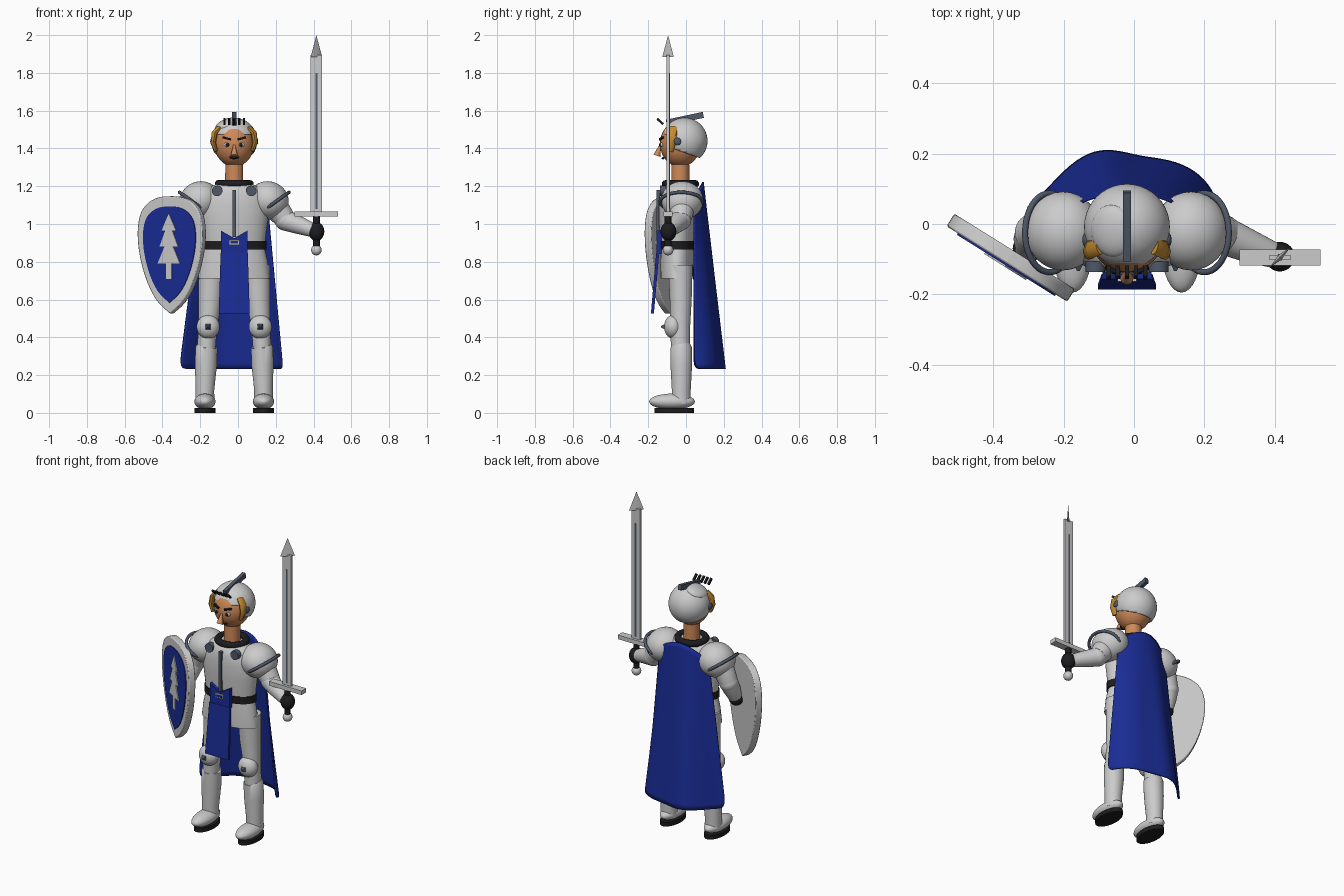
import bpy, bmesh
from math import radians, sin, cos, pi
from mathutils import Vector, Matrix

if "Cube" in bpy.data.objects:
    bpy.data.objects.remove(bpy.data.objects["Cube"])

C = -0.02  # body centre line


def mat(name, r, g, b):
    m = bpy.data.materials.new(name)
    m.diffuse_color = (r, g, b, 1)
    m.use_nodes = True
    m.node_tree.nodes["Principled BSDF"].inputs["Base Color"].default_value = m.diffuse_color
    return m


BLUE = mat("blue_cloth", 0.01, 0.025, 0.3)
SKIN = mat("skin", 0.62, 0.25, 0.1)
GOLD = mat("gold", 0.55, 0.26, 0.03)
DARK = mat("dark_steel", 0.08, 0.1, 0.14)
BLACK = mat("black", 0.012, 0.012, 0.014)
WHITE = mat("white", 0.9, 0.9, 0.88)


def finish(name, bm, m=None, loc=(0, 0, 0), rot=(0, 0, 0), smooth=40):
    bmesh.ops.recalc_face_normals(bm, faces=bm.faces)
    me = bpy.data.meshes.new(name)
    bm.to_mesh(me)
    bm.free()
    o = bpy.data.objects.new(name, me)
    bpy.context.collection.objects.link(o)
    o.location = loc
    o.rotation_euler = [radians(a) for a in rot]
    if m:
        me.materials.append(m)
    bpy.ops.object.select_all(action='DESELECT')
    o.select_set(True)
    bpy.context.view_layer.objects.active = o
    bpy.ops.object.shade_smooth_by_angle(angle=radians(smooth))
    return o


def ball(name, loc, r, m=None, rot=(0, 0, 0)):
    bm = bmesh.new()
    bmesh.ops.create_uvsphere(bm, u_segments=32, v_segments=20, radius=1)
    bmesh.ops.scale(bm, vec=r if isinstance(r, tuple) else (r, r, r), verts=bm.verts)
    return finish(name, bm, m, loc, rot)


def box(name, loc, size, m=None, rot=(0, 0, 0)):
    bm = bmesh.new()
    bmesh.ops.create_cube(bm, size=1)
    bmesh.ops.scale(bm, vec=size, verts=bm.verts)
    return finish(name, bm, m, loc, rot)


def cone(name, loc, r1, r2, h, m=None, rot=(0, 0, 0), n=24, scale=(1, 1, 1)):
    bm = bmesh.new()
    bmesh.ops.create_cone(bm, cap_ends=True, segments=n, radius1=r1, radius2=r2, depth=h)
    bmesh.ops.scale(bm, vec=scale, verts=bm.verts)
    return finish(name, bm, m, loc, rot)


def loft(name, rings, m=None, n=32, closed=False):
    """Rings (x, y, z, rx, ry) joined along their path; closed makes a hoop."""
    bm, P, loops = bmesh.new(), [Vector(r[:3]) for r in rings], []
    k = len(P)
    for i, r in enumerate(rings):
        a, b = (P[i - 1], P[(i + 1) % k]) if closed else (P[max(i - 1, 0)], P[min(i + 1, k - 1)])
        t = (b - a).normalized()
        u = (Vector((0, 0, 1)) if closed else Vector((0, 1, 0)).cross(t)).normalized()
        v = t.cross(u)
        loops.append([bm.verts.new(P[i] + u * r[3] * cos(2 * pi * j / n) + v * r[4] * sin(2 * pi * j / n))
                      for j in range(n)])
    for i in range(k if closed else k - 1):
        a, b = loops[i], loops[(i + 1) % k]
        for j in range(n):
            bm.faces.new((a[j], a[(j + 1) % n], b[(j + 1) % n], b[j]))
    if not closed:
        bm.faces.new(loops[0])
        bm.faces.new(loops[-1])
    return finish(name, bm, m)


def hoop(name, loc, rx, ry, t, m, rot=(0, 0, 0)):
    o = loft(name, [(rx * cos(2 * pi * i / 40), ry * sin(2 * pi * i / 40), 0, t, t) for i in range(40)], m, 10, True)
    o.location, o.rotation_euler = loc, [radians(a) for a in rot]
    return o


def plate(name, pts, y0, y1, m=None, loc=(0, 0, 0), rot=(0, 0, 0)):
    """Outline half (x, z) mirrored in x, extruded from y0 to y1."""
    full = pts + [(-x, z) for x, z in reversed(pts) if x > 1e-5]
    bm = bmesh.new()
    f = bm.faces.new([bm.verts.new((x, y0, z)) for x, z in full])
    g = bmesh.ops.extrude_face_region(bm, geom=[f])["geom"]
    bmesh.ops.translate(bm, vec=(0, y1 - y0, 0), verts=[v for v in g if isinstance(v, bmesh.types.BMVert)])
    return finish(name, bm, m, loc, rot, 30)


# Torso, skirt, belt, collar, neck
loft("breastplate", [(C, -.045, z, a, b) for z, a, b in
     ((.86, .163, .088), (.93, .167, .092), (1.02, .178, .1), (1.1, .182, .1), (1.16, .165, .095),
      (1.2, .125, .082), (1.215, .08, .06))])
loft("armour_skirt", [(C, -.05, .71, .19, .085), (C, -.048, .8, .178, .088), (C, -.045, .88, .16, .086)])
loft("belt", [(C, -.046, .865, .171, .095), (C, -.046, .91, .171, .095)], BLACK)
hoop("collar", (C, -.03, 1.212), .083, .078, .021, BLACK)
loft("neck", [(C, -.03, 1.2, .048, .048), (C, -.03, 1.34, .047, .047)], SKIN)
box("chest_ridge", (C, -.14, 1.055), (.018, .03, .25), DARK)

# Tabard and buckle
plate("tabard_top", [(0, .925), (.07, .965), (.07, .84), (0, .84)], -.155, -.13, BLUE, (C, 0, 0))
plate("tabard_skirt", [(0, 0), (.072, 0), (.082, -.32), (0, -.32)], -.008, .008, BLUE, (C, -.15, .845), (-5, 0, 0))
box("buckle", (C, -.157, .903), (.055, .012, .026))
box("buckle_centre", (C, -.16, .903), (.042, .01, .014), BLUE)

# Head and face
ball("head", (C, -.03, 1.425), (.106, .108, .122), SKIN)
cone("nose", (C, -.145, 1.39), .019, .005, .06, SKIN, (-18, 0, 0), 12)
hy = -.131
for s, side in ((-1, "left"), (1, "right")):
    ball(side + "_eye", (C + s * .037, hy + .004, 1.42), (.017, .01, .012), WHITE)
    ball(side + "_pupil", (C + s * .036, hy - .005, 1.42), (.009, .006, .01), BLACK)
    box(side + "_brow", (C + s * .04, hy + .001, 1.453), (.045, .014, .01), BLACK, (0, -s * 14, s * 18))
    ball(side + "_rivet", (C + s * .117, -.045, 1.437), (.01, .02, .02), DARK)
    loft(side + "_side_curl", [(C + s * .078, -.062, 1.51, .014, .026), (C + s * .104, -.072, 1.48, .016, .028),
         (C + s * .111, -.078, 1.43, .014, .024), (C + s * .096, -.082, 1.385, .009, .016)], GOLD, 8)
loft("mouth", [(C - .024, -.115, 1.353, .004, .006), (C, -.123, 1.347, .005, .007),
     (C + .024, -.115, 1.353, .004, .006)], BLACK, 8)

# Helmet shell with open face
bm = bmesh.new()
bmesh.ops.create_uvsphere(bm, u_segments=40, v_segments=28, radius=.122,
                          matrix=Matrix.Translation((C, -.008, 1.44)))
for co, no in (((0, 0, 1.375), (0, .35, 1)), ((0, -.06, 1.4), (0, 1, 0)), ((0, 0, 1.475), (0, 0, 1))):
    bmesh.ops.bisect_plane(bm, geom=bm.verts[:] + bm.edges[:] + bm.faces[:], plane_co=co, plane_no=no)
cut = []
for f in bm.faces:
    c = f.calc_center_median()
    if c.z < 1.375 - .35 * c.y or (c.y < -.06 and c.z < 1.475):
        cut.append(f)
bmesh.ops.delete(bm, geom=cut, context='FACES')
helm = finish("helmet", bm)
helm.modifiers.new("thickness", 'SOLIDIFY').thickness = .01
ball("raised_visor", (-.06, -.02, 1.525), (.066, .075, .03), None, (8, -22, 0))
box("helmet_crest", (C, -.006, 1.557), (.022, .2, .032), DARK, (12, 0, 0))
for i in range(-2, 3):
    box("visor_bar_%d" % (i + 3), (C + i * .026, -.137, 1.543), (.012, .042, .012), BLACK, (-42, 0, 0))

# Shoulders and legs, both sides
for s, side in ((-1, "left"), (1, "right")):
    ball(side + "_pauldron", (C + s * .182, -.02, 1.125), (.108, .112, .1), None, (0, s * 25, 0))
    hoop(side + "_pauldron_rim", (C + s * .22, -.025, 1.118), .086, .112, .009, DARK, (0, -s * 35.6, 0))
    cone(side + "_chest_boss", (C + s * .09, -.122, 1.175), .028, .028, .03, DARK, (90, 0, 0))
    loft(side + "_thigh", [(C + s * .12, -.03, .78, .07, .065), (C + s * .127, -.028, .6, .063, .058),
         (C + s * .14, -.03, .46, .05, .052), (C + s * .148, -.03, .33, .048, .05)])
    loft(side + "_greave", [(C + s * .145, -.028, .355, .053, .052), (C + s * .147, -.026, .345, .058, .057),
         (C + s * .15, -.025, .25, .058, .057), (C + s * .155, -.025, .12, .049, .05),
         (C + s * .155, -.025, .05, .05, .05)])
    ball(side + "_knee_cap", (C + s * .138, -.068, .456), (.061, .048, .063))
    cone(side + "_knee_spike", (C + s * .138, -.118, .456), .027, .006, .03, DARK, (90, 45, 0), 4)
    ball(side + "_foot", (C + s * .155, -.074, .06), (.056, .121, .042))
    cone(side + "_sole", (C + s * .155, -.063, .0135), 1, 1, .027, BLACK, scale=(.055, .105, 1), n=32)

# Arms and gloves
loft("sword_arm_upper", [(.17, -.02, 1.13, .07, .07), (.215, -.022, 1.07, .064, .064), (.25, -.028, 1.025, .056, .056)])
ball("sword_elbow", (.25, -.03, 1.022), .057)
loft("sword_forearm", [(.25, -.03, 1.02, .055, .055), (.32, -.06, .995, .048, .048), (.395, -.088, .967, .037, .037)])
ball("sword_glove", (.415, -.093, .96), (.042, .042, .05), BLACK)
loft("shield_arm_upper", [(-.21, -.02, 1.13, .068, .068), (-.26, -.02, 1.06, .062, .062), (-.283, -.025, 1.0, .055, .055)])
ball("shield_elbow", (-.283, -.025, 1.0), .056)
loft("shield_forearm", [(-.283, -.025, 1.0, .055, .055), (-.293, -.045, .95, .05, .05), (-.3, -.065, .9, .04, .04)])
ball("shield_glove", (-.303, -.07, .885), (.042, .04, .04), BLACK)

# Sword
SX, SY = .415, -.095
box("sword_blade", (SX, SY, 1.475), (.06, .014, .84))
box("sword_fuller", (SX, SY, 1.44), (.011, .019, .72), DARK)
cone("sword_tip", (SX, SY, 1.942), .043, 0, .116, None, (0, 0, 45), 4, (1, .18, 1))
box("sword_guard", (SX, SY, 1.053), (.23, .046, .026))
cone("sword_grip", (SX, SY, .96), .018, .018, .17, BLACK)
ball("sword_pommel", (SX, SY, .862), .028)

# Shield with inset field and fir tree
half = [(0, 1.147), (.07, 1.144), (.135, 1.118), (.185, 1.065), (.204, .98), (.2, .88), (.175, .77),
        (.13, .66), (.075, .58), (0, .525)]
for _ in range(2):
    q = [half[0]]
    for (a, b), (c, d) in zip(half, half[1:]):
        q += [(.75 * a + .25 * c, .75 * b + .25 * d), (.25 * a + .75 * c, .25 * b + .75 * d)]
    half = q + [half[-1]]
at = dict(loc=(-.35, -.095, 0), rot=(0, 0, -32))
sh = plate("shield", half, -.022, .02, **at)
bv = sh.modifiers.new("bevel", 'BEVEL')
bv.width, bv.segments, bv.angle_limit = .012, 2, radians(50)
plate("shield_field", [(x * .81, .838 + (z - .836) * .82) for x, z in half], -.027, -.01, BLUE, **at)
plate("shield_tree", [(0, 1.055), (.045, .965), (.022, .965), (.058, .88), (.027, .88), (.07, .79),
      (.018, .79), (.018, .71)], -.032, -.02, **at)

# Cape: rows blended from the shoulder line to the wavy hem
hem = [(-.312, .045), (-.265, .08), (-.2, .155), (-.13, .207), (-.06, .215), (.02, .192), (.1, .185), (.175, .155),
       (.225, .1), (.24, .045)]
bm, rows, R = bmesh.new(), [], 9
for i in range(R):
    t = i / (R - 1)
    row = []
    for j, (hx, hz) in enumerate(hem):
        u = 2 * j / (len(hem) - 1) - 1
        top = Vector((C + .175 * u, .095 - .05 * u * u, 1.225 - .09 * u * u))
        row.append(bm.verts.new(top.lerp(Vector((hx, hz, .233)), t)))
    rows.append(row)
for a, b in zip(rows, rows[1:]):
    for j in range(len(hem) - 1):
        bm.faces.new((a[j], a[j + 1], b[j + 1], b[j]))
cape = finish("cape", bm, BLUE)
cape.modifiers.new("smooth", 'SUBSURF').levels = 2
cape.modifiers.new("thickness", 'SOLIDIFY').thickness = .008
